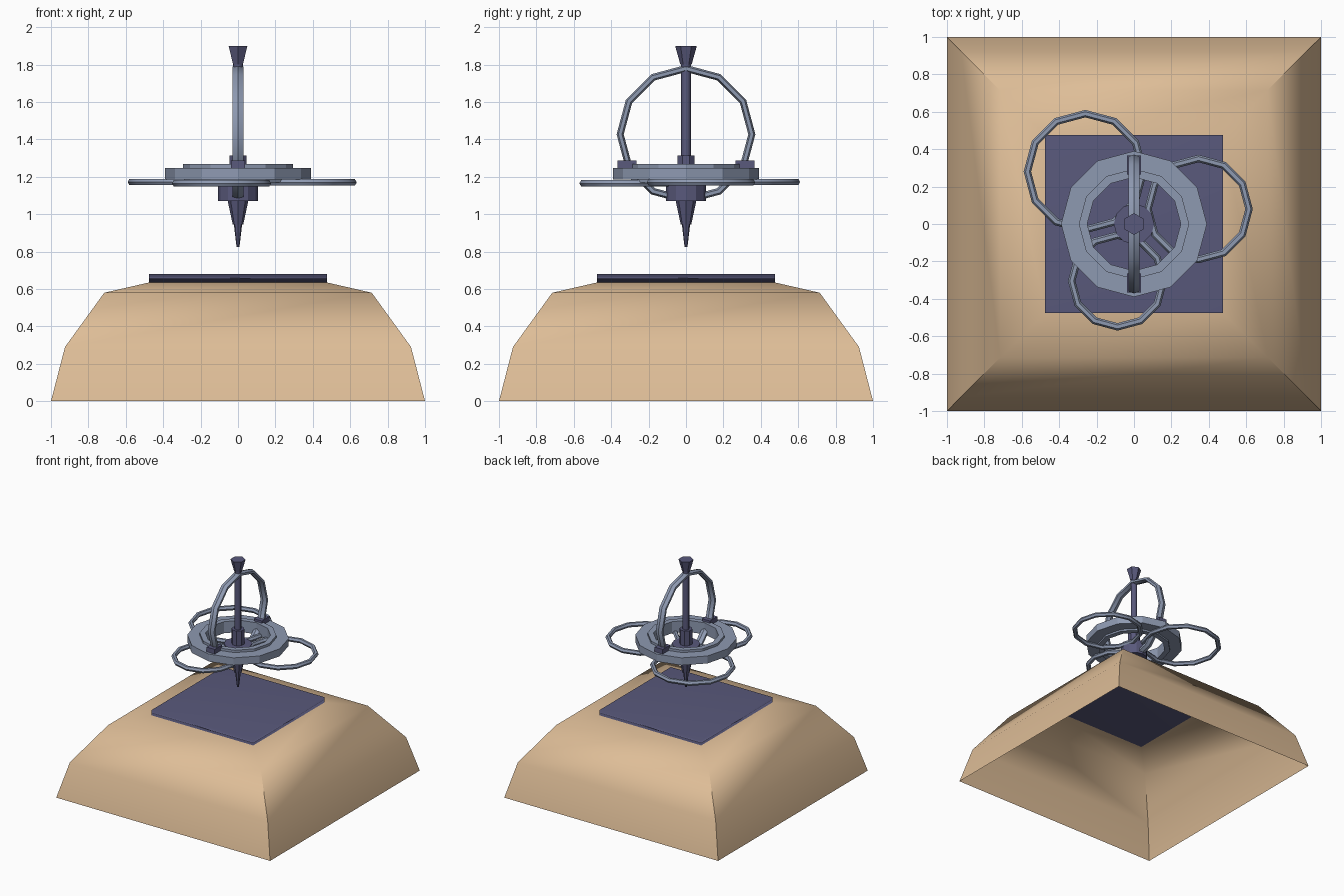
import bpy, bmesh, math
from math import cos, sin, pi

cube = bpy.data.objects.get("Cube")
if cube:
    bpy.data.objects.remove(cube, do_unlink=True)


def material(name, rgb):
    m = bpy.data.materials.new(name)
    m.use_nodes = True
    m.diffuse_color = (*rgb, 1)
    m.node_tree.nodes["Principled BSDF"].inputs["Base Color"].default_value = (*rgb, 1)
    return m


SAND = material("sand", (0.73, 0.51, 0.31))
DARK = material("dark slate", (0.10, 0.10, 0.20))
STEEL = material("blue steel", (0.27, 0.32, 0.44))


def finish(obj, name, mat, angle):
    obj.name = name
    obj.data.materials.clear()
    obj.data.materials.append(mat)
    bpy.ops.object.select_all(action="DESELECT")
    obj.select_set(True)
    bpy.context.view_layer.objects.active = obj
    if angle:
        bpy.ops.object.shade_smooth_by_angle(angle=math.radians(angle))
    return obj


def lathe(name, profile, sides, mat, turn=0.0, loop=False, caps=True, angle=0):
    """Spin a (radius, z) profile round the z axis with a given number of sides."""
    bm = bmesh.new()
    rings = [[bm.verts.new((r * cos(turn + 2 * pi * i / sides),
                            r * sin(turn + 2 * pi * i / sides), z))
              for i in range(sides)] for r, z in profile]
    pairs = list(zip(rings, rings[1:]))
    if loop:
        pairs.append((rings[-1], rings[0]))
    for a, b in pairs:
        for i in range(sides):
            j = (i + 1) % sides
            bm.faces.new((a[i], a[j], b[j], b[i]))
    if caps and not loop:
        bm.faces.new(rings[0][::-1])
        bm.faces.new(rings[-1])
    if caps or loop:
        bmesh.ops.recalc_face_normals(bm, faces=bm.faces)
    mesh = bpy.data.meshes.new(name)
    bm.to_mesh(mesh)
    bm.free()
    obj = bpy.data.objects.new(name, mesh)
    bpy.context.collection.objects.link(obj)
    return finish(obj, name, mat, angle)


def hoop(name, centre, major, minor, rotation=(0, 0, 0), stretch=1.0):
    bpy.ops.mesh.primitive_torus_add(major_segments=12, minor_segments=6,
                                     major_radius=major, minor_radius=minor,
                                     location=centre, rotation=rotation)
    obj = bpy.context.object
    obj.scale.z = stretch
    return finish(obj, name, STEEL, 40)


def box(name, centre, size, mat, angle=0):
    bpy.ops.mesh.primitive_cube_add(size=1, location=centre)
    obj = bpy.context.object
    obj.scale = size
    return finish(obj, name, mat, angle)


# Square base: open curved shell and its top plate
R2 = math.sqrt(2)
shell = [(1.0, 0.0), (0.925, 0.29), (0.715, 0.58), (0.475, 0.635)]
lathe("base_shell", [(w * R2, z) for w, z in shell], 4, SAND,
      turn=pi / 4, caps=False, angle=45)
box("base_plate", (0, 0, 0.658), (0.95, 0.95, 0.046), DARK, angle=180)

# Flywheel with a raised inner lip
lathe("flywheel", [(0.25, 1.17), (0.295, 1.17), (0.295, 1.185), (0.39, 1.185),
                   (0.39, 1.248), (0.295, 1.248), (0.295, 1.268), (0.25, 1.268)],
      12, STEEL, loop=True)

# Three overlapping flat hoops under the flywheel
hoop("large_side_hoop", (-0.26, 0.28, 1.172), 0.31, 0.02)
hoop("medium_side_hoop", (0.345, 0.08, 1.17), 0.27, 0.02)
hoop("small_side_hoop", (-0.088, -0.305, 1.165), 0.245, 0.02)

# Upright hoop and the clamps holding it
hoop("upright_hoop", (0, 0, 1.427), 0.352, 0.019, (0, pi / 2, 0), 1.75)
for side, label in ((-1, "front"), (1, "back")):
    box(label + "_clamp", (0, side * 0.315, 1.265), (0.075, 0.10, 0.045), DARK)

# Spindle: spike, hub, collar, shaft and knob
lathe("spike", [(0.008, 0.825), (0.022, 0.945), (0.028, 0.945), (0.056, 1.075)], 8, DARK)
lathe("hub", [(0.108, 1.07), (0.108, 1.19)], 12, DARK)
lathe("collar", [(0.05, 1.18), (0.05, 1.315)], 8, DARK, turn=pi / 8)
lathe("shaft", [(0.026, 1.3), (0.026, 1.81)], 8, DARK, angle=50)
lathe("knob", [(0.03, 1.8), (0.058, 1.9)], 6, DARK, turn=pi / 2)
